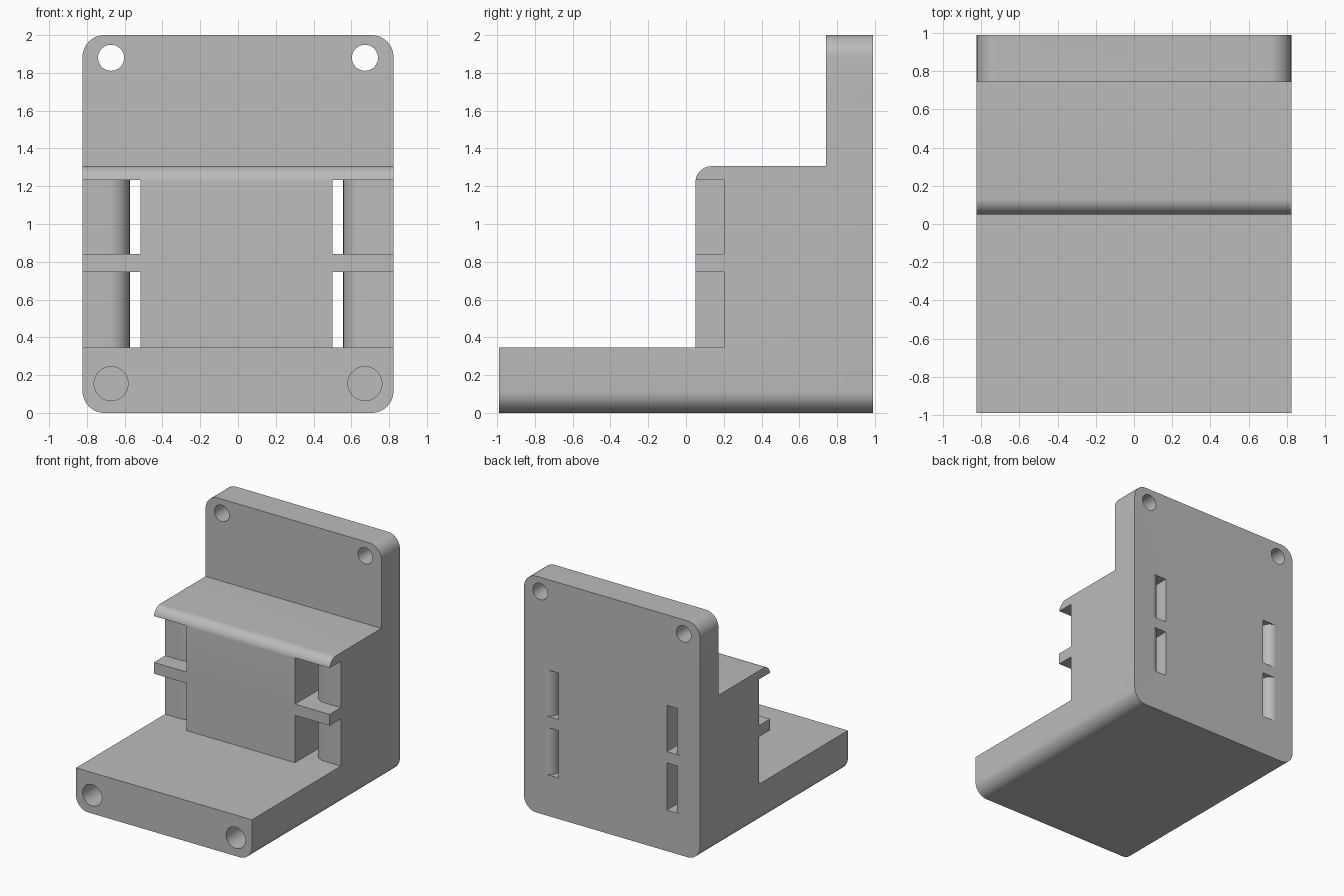
import bpy
import bmesh
import math
from mathutils import Vector

cube = bpy.data.objects.get("Cube")
if cube:
    bpy.data.objects.remove(cube)

W, D, H = 0.823, 0.99, 2.0      # half width, half depth, height
SLOTS = [(0.347, 0.747), (0.842, 1.234)]

grey = bpy.data.materials.new("plain grey")
grey.use_nodes = True
colour = (0.5, 0.5, 0.5, 1)
grey.diffuse_color = colour
grey.node_tree.nodes["Principled BSDF"].inputs["Base Color"].default_value = colour


def arc(cx, cy, r, start, end, steps=10):
    """Points along an arc, angles in degrees."""
    angles = [math.radians(start + (end - start) * i / steps) for i in range(steps + 1)]
    return [(cx + r * math.cos(a), cy + r * math.sin(a)) for a in angles]


def prism(name, outline, place, travel):
    """Extrude an outline, placed in space by a function, along a vector."""
    bm = bmesh.new()
    face = bm.faces.new([bm.verts.new(place(a, b)) for a, b in outline])
    new = bmesh.ops.extrude_face_region(bm, geom=[face])["geom"]
    bmesh.ops.translate(bm, vec=Vector(travel),
                        verts=[v for v in new if isinstance(v, bmesh.types.BMVert)])
    bmesh.ops.recalc_face_normals(bm, faces=bm.faces)
    mesh = bpy.data.meshes.new(name)
    bm.to_mesh(mesh)
    bm.free()
    mesh.materials.append(grey)
    obj = bpy.data.objects.new(name, mesh)
    bpy.context.collection.objects.link(obj)
    return obj


def combine(target, tool, operation):
    """Apply a boolean and discard the tool."""
    bpy.context.view_layer.objects.active = target
    mod = target.modifiers.new("cut", "BOOLEAN")
    mod.operation, mod.solver, mod.object = operation, "EXACT", tool
    bpy.ops.object.modifier_apply(modifier=mod.name)
    bpy.data.objects.remove(tool)


# Stepped body: base shelf, middle block with rounded lip, tall back plate
lip = 0.085
side = [(-D, 0), (D, 0), (D, H), (0.742, H), (0.742, 1.306)]
side += arc(0.05 + lip, 1.306 - lip, lip, 90, 180)
side += [(0.05, 0.347), (-D, 0.347)]
body = prism("bracket_body", side, lambda y, z: (-W, y, z), (2 * W, 0, 0))

# Rounded corners seen from the front
r = 0.115
corners = [(W - r, r, -90), (W - r, H - r, 0), (r - W, H - r, 90), (r - W, r, 180)]
outline = [p for x, z, a in corners for p in arc(x, z, r, a, a + 90)]
rounding = prism("rounding", outline, lambda x, z: (x, -1.2, z), (0, 2.4, 0))
combine(body, rounding, "INTERSECT")

# Through slots with curved outer walls, opening onto the side recesses
front_r, back_r = 0.11, 0.075
for s, inner, wall in ((1, 0.499, 0.557), (-1, 0.515, 0.573)):
    path = [(inner, -0.1), (1, -0.1), (1, 0.2)]
    path += arc(wall + front_r, 0.2 + front_r, front_r, 270, 180)
    path += arc(wall + back_r, D - back_r, back_r, 180, 90)
    path += [(wall + back_r, 1.1), (inner, 1.1)]
    for low, high in SLOTS:
        cutter = prism("slot", path, lambda x, y: (s * x, y, low), (0, 0, high - low))
        combine(body, cutter, "DIFFERENCE")

# Screw holes: through at the top, blind in the front of the base
for x in (-0.672, 0.672):
    for z, radius, start, length in ((1.88, 0.069, 0.5, 0.7), (0.155, 0.09, -1.2, 1.2)):
        ring = arc(x, z, radius, 0, 360, 40)[:-1]
        hole = prism("hole", ring, lambda a, b: (a, start, b), (0, length, 0))
        combine(body, hole, "DIFFERENCE")

bpy.ops.object.select_all(action="DESELECT")
body.select_set(True)
bpy.context.view_layer.objects.active = body
bpy.ops.object.shade_smooth_by_angle(angle=math.radians(30))
